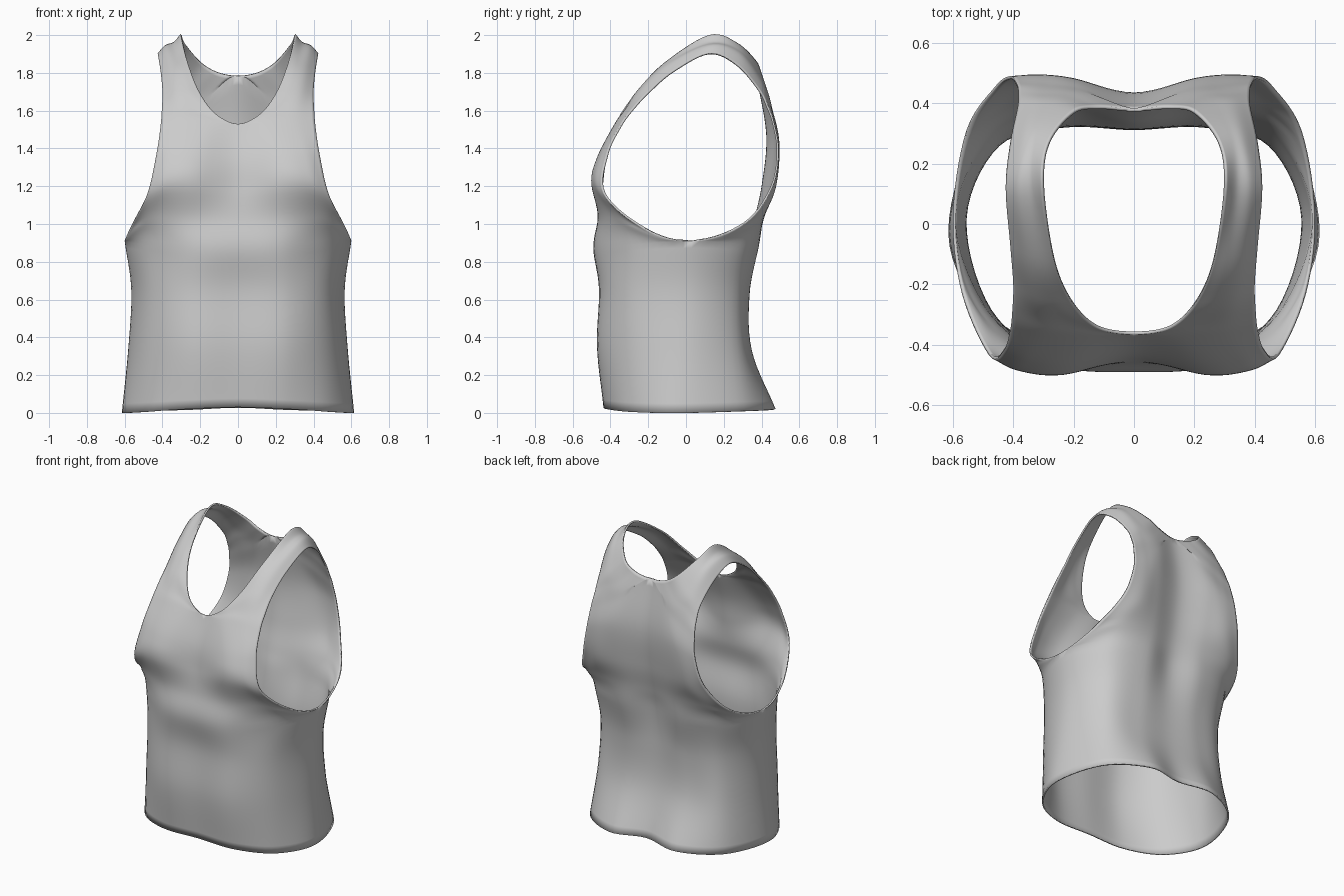
import bpy, bmesh
from mathutils import Vector

if "Cube" in bpy.data.objects:
    bpy.data.objects.remove(bpy.data.objects["Cube"])

T_STEPS, U_STEPS = 7, 7      # samples per guide span, along and across

# Guide curves of the right half: front hem, over the shoulder, to the back hem
centre = [(0, -.435, .03), (0, -.465, .35), (0, -.455, .65), (0, -.49, .87), (0, -.465, 1.03),
          (0, -.452, 1.18), (0, -.43, 1.34), (0, -.365, 1.53),
          (.12, -.345, 1.585), (.205, -.26, 1.70), (.265, -.12, 1.85), (.305, .12, 2.0),
          (.285, .27, 1.96), (.2, .375, 1.86), (.11, .39, 1.805), (0, .382, 1.785),
          (0, .435, 1.47), (0, .41, 1.2), (0, .37, 1.02), (0, .34, .88),
          (0, .322, .65), (0, .335, .35), (0, .43, .03)]
chest = [(.27, -.42, .02), (.27, -.455, .35), (.27, -.445, .65), (.27, -.462, .87), (.27, -.458, 1.03),
         (.24, -.50, 1.21), (.22, -.47, 1.35), (.17, -.378, 1.53),
         (.21, -.33, 1.60), (.27, -.255, 1.71), (.31, -.115, 1.845), (.34, .12, 1.96),
         (.325, .28, 1.925), (.27, .39, 1.80), (.22, .43, 1.71), (.18, .447, 1.64),
         (.2, .483, 1.45), (.2, .455, 1.2), (.2, .41, 1.03), (.22, .385, .88),
         (.22, .335, .63), (.25, .345, .33), (.25, .47, .02)]
flank = [(.5, -.29, .005), (.49, -.29, .35), (.48, -.29, .65), (.5, -.28, .89), (.46, -.37, 1.03),
         (.39, -.482, 1.2), (.35, -.457, 1.36), (.3, -.372, 1.53),
         (.31, -.32, 1.605), (.335, -.24, 1.71), (.36, -.10, 1.835), (.385, .12, 1.945),
         (.365, .28, 1.90), (.33, .395, 1.76), (.31, .435, 1.67), (.3, .462, 1.58),
         (.31, .495, 1.42), (.34, .475, 1.19), (.41, .40, 1.03), (.47, .31, .89),
         (.45, .27, .65), (.47, .27, .35), (.51, .31, .01)]
side = [(.615, -.03, 0), (.58, 0, .35), (.565, .02, .65), (.60, .03, .91), (.57, -.23, .98),
        (.48, -.435, 1.16), (.432, -.42, 1.37), (.41, -.35, 1.52),
        (.403, -.285, 1.61), (.40, -.20, 1.70), (.41, -.07, 1.81), (.425, .12, 1.905),
        (.41, .27, 1.845), (.385, .39, 1.71), (.383, .44, 1.61), (.39, .468, 1.53),
        (.41, .49, 1.38), (.46, .455, 1.19), (.555, .31, 1.0), (.60, .03, .91),
        (.565, .02, .65), (.58, 0, .35), (.615, -.03, 0)]
centre, chest, flank, side = ([Vector(p) for p in r] for r in (centre, chest, flank, side))
LAST = len(side) - 1
ARM, NECK_F, NECK_B = 3, 7, 15       # stations where armhole and neckline begin


def spline(pts, before=None, after=None, steps=T_STEPS):
    """Smooth curve through pts; before/after steer the end tangents."""
    p = [before or 2 * pts[0] - pts[1]] + pts + [after or 2 * pts[-1] - pts[-2]]
    out = []
    for a, b, c, d in zip(p, p[1:], p[2:], p[3:]):
        for i in range(steps):
            s = i / steps
            out.append(.5 * (2 * b + (c - a) * s + (2 * a - 5 * b + 4 * c - d) * s * s
                             + (3 * b - a - 3 * c + d) * s ** 3))
    return out + [pts[-1].copy()]


def flip(v):
    return Vector((-v.x, v.y, v.z))


# Guides broken at the corners of the neckline and armhole
n, m, a, b = NECK_F, NECK_B, ARM, LAST - ARM
rail_c = (spline(centre[:n + 1])[:-1]
          + spline(centre[n:m + 1], flip(centre[n + 1]), flip(centre[m - 1]))[:-1]
          + spline(centre[m:]))
rail_s = (spline(side[:a + 1])[:-1]
          + spline(side[a:b + 1], side[b - 1], side[a + 1])[:-1]
          + spline(side[b:]))
rails = [rail_c, spline(chest), spline(flank), rail_s]

# Cross rows: smooth across the centre line and around the side seam
rows = []
count = len(rail_c)
for i in range(count):
    pts = [r[i] for r in rails]
    t = i / T_STEPS
    before = None if NECK_F < t < NECK_B else flip(pts[1])
    blend = min(1, max(0, min(t, LAST - t) - ARM))
    after = rails[2][count - 1 - i].lerp(2 * pts[3] - pts[2], blend)
    rows.append(spline(pts, before, after, U_STEPS))

# Right half of the garment
bm = bmesh.new()
grid = [[bm.verts.new(p) for p in row] for row in rows]
for r0, r1 in zip(grid, grid[1:]):
    for j in range(len(r0) - 1):
        bm.faces.new((r0[j], r0[j + 1], r1[j + 1], r1[j]))

# Mirrored left half, welded along the centre and side seams
geom = bm.verts[:] + bm.edges[:] + bm.faces[:]
bmesh.ops.mirror(bm, geom=geom, axis='X', merge_dist=-1)
bmesh.ops.remove_doubles(bm, verts=bm.verts[:], dist=.0008)
bmesh.ops.recalc_face_normals(bm, faces=bm.faces[:])
bm.faces.ensure_lookup_table()
front = min(bm.faces, key=lambda f: f.calc_center_median().y)
if front.normal.y > 0:
    bmesh.ops.reverse_faces(bm, faces=bm.faces[:])

mesh = bpy.data.meshes.new("tank_top")
bm.to_mesh(mesh)
bm.free()
top = bpy.data.objects.new("tank_top", mesh)
bpy.context.collection.objects.link(top)

# Thin cloth
cloth = top.modifiers.new("cloth", 'SOLIDIFY')
cloth.thickness = .01
cloth.offset = -1

grey = bpy.data.materials.new("light grey cloth")
grey.diffuse_color = (.6, .6, .6, 1)
grey.use_nodes = True
grey.node_tree.nodes["Principled BSDF"].inputs["Base Color"].default_value = grey.diffuse_color
mesh.materials.append(grey)

bpy.context.view_layer.objects.active = top
top.select_set(True)
bpy.ops.object.shade_smooth_by_angle(angle=.9)
